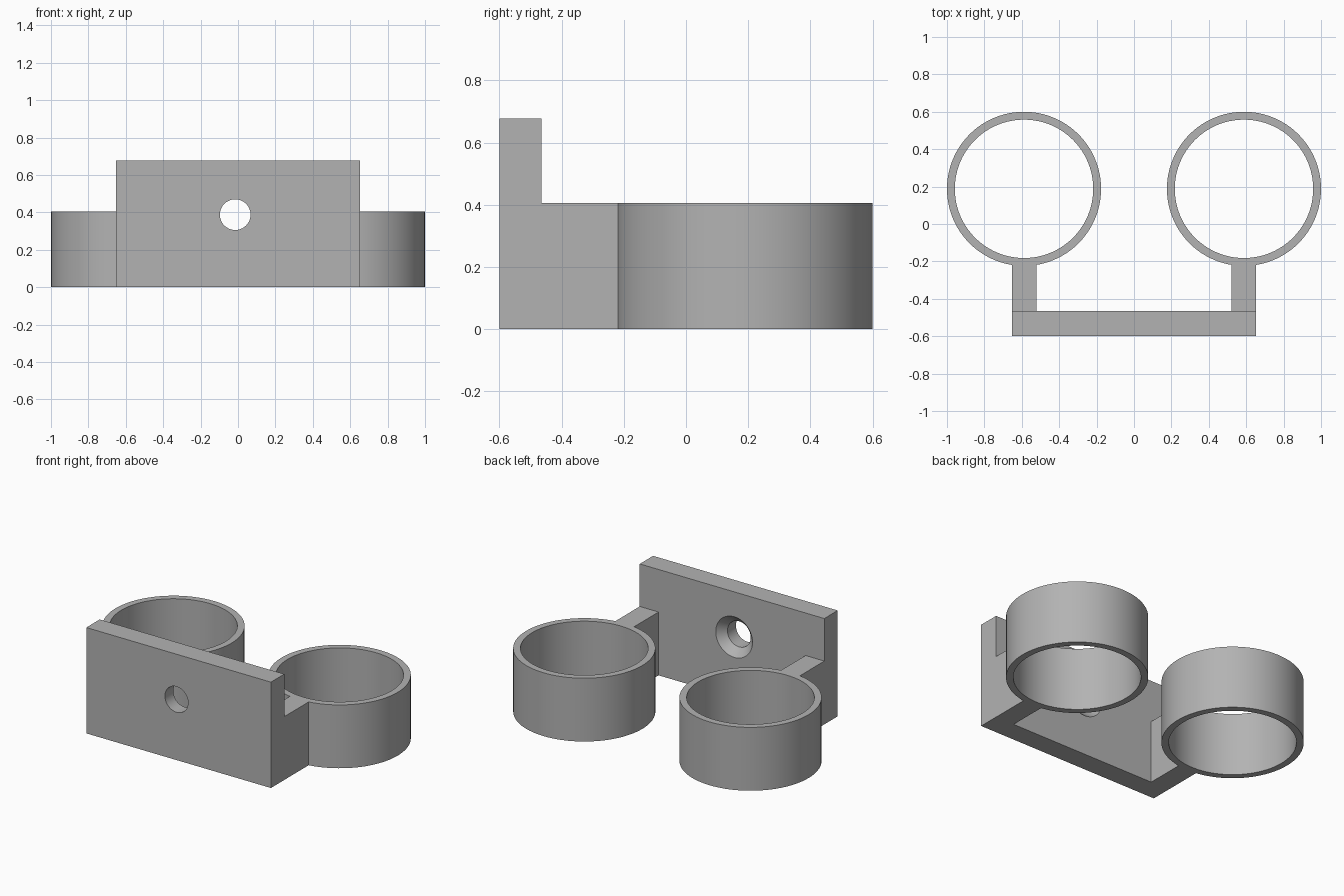
import bpy, bmesh, math
from mathutils import Matrix

cube = bpy.data.objects.get("Cube")
if cube:
    bpy.data.objects.remove(cube, do_unlink=True)

grey = bpy.data.materials.new("plain grey")
grey.use_nodes = True
colour = (0.45, 0.45, 0.45, 1)
grey.diffuse_color = colour
grey.node_tree.nodes["Principled BSDF"].inputs["Base Color"].default_value = colour


def finish(name, bm):
    bmesh.ops.recalc_face_normals(bm, faces=bm.faces)
    mesh = bpy.data.meshes.new(name)
    bm.to_mesh(mesh)
    bm.free()
    mesh.materials.append(grey)
    obj = bpy.data.objects.new(name, mesh)
    bpy.context.collection.objects.link(obj)
    return obj


def box(name, x0, x1, y0, y1, z0, z1):
    bm = bmesh.new()
    bmesh.ops.create_cube(bm, size=1)
    bmesh.ops.scale(bm, vec=(x1 - x0, y1 - y0, z1 - z0), verts=bm.verts)
    bmesh.ops.translate(bm, vec=((x0 + x1) / 2, (y0 + y1) / 2, (z0 + z1) / 2), verts=bm.verts)
    return finish(name, bm)


def lathe(name, profile, matrix, closed, steps=96):
    """Spin (radius, height) points about the local z axis."""
    bm = bmesh.new()
    verts = [bm.verts.new((r, 0, z)) for r, z in profile]
    pairs = list(zip(verts, verts[1:]))
    if closed:
        pairs.append((verts[-1], verts[0]))
    edges = [bm.edges.new(p) for p in pairs]
    bmesh.ops.spin(bm, geom=verts + edges, cent=(0, 0, 0), axis=(0, 0, 1),
                   angle=math.tau, steps=steps, use_duplicate=False)
    bmesh.ops.remove_doubles(bm, verts=bm.verts, dist=1e-5)
    bm.transform(matrix)
    return finish(name, bm)


def smooth(obj):
    bpy.ops.object.select_all(action="DESELECT")
    obj.select_set(True)
    bpy.context.view_layer.objects.active = obj
    bpy.ops.object.shade_smooth_by_angle(angle=math.radians(25))


front, back, plate_back = -0.6, 0.6, -0.465
height, outer, inner = 0.405, 0.412, 0.37

# Mounting plate with a countersunk screw hole
plate = box("mounting_plate", -0.653, 0.653, front, plate_back, 0, 0.677)
hole, sink, depth = 0.082, 0.13, 0.05
thick = plate_back - front
cutter = lathe("screw_hole_cutter",
               [(0, -0.05), (hole, -0.05), (hole, thick - depth),
                (sink, thick), (sink, thick + 0.05), (0, thick + 0.05)],
               Matrix.Translation((-0.015, front, 0.388)) @ Matrix.Rotation(-math.pi / 2, 4, "X"),
               False, 64)
cut = plate.modifiers.new("screw_hole", "BOOLEAN")
cut.operation = "DIFFERENCE"
cut.solver = "EXACT"
cut.object = cutter
bpy.context.view_layer.objects.active = plate
bpy.ops.object.modifier_apply(modifier=cut.name)
bpy.data.objects.remove(cutter, do_unlink=True)
smooth(plate)

# Two holder rings, each on a short arm
for side, s in (("left", 1), ("right", -1)):
    ring = lathe(side + "_ring",
                 [(inner, 0), (outer, 0), (outer, height), (inner, height)],
                 Matrix.Translation((s * 0.588, back - outer, 0)), True)
    smooth(ring)
    xs = sorted((s * 0.653, s * 0.52))
    box(side + "_arm", xs[0], xs[1], plate_back, -0.205, 0, height)
